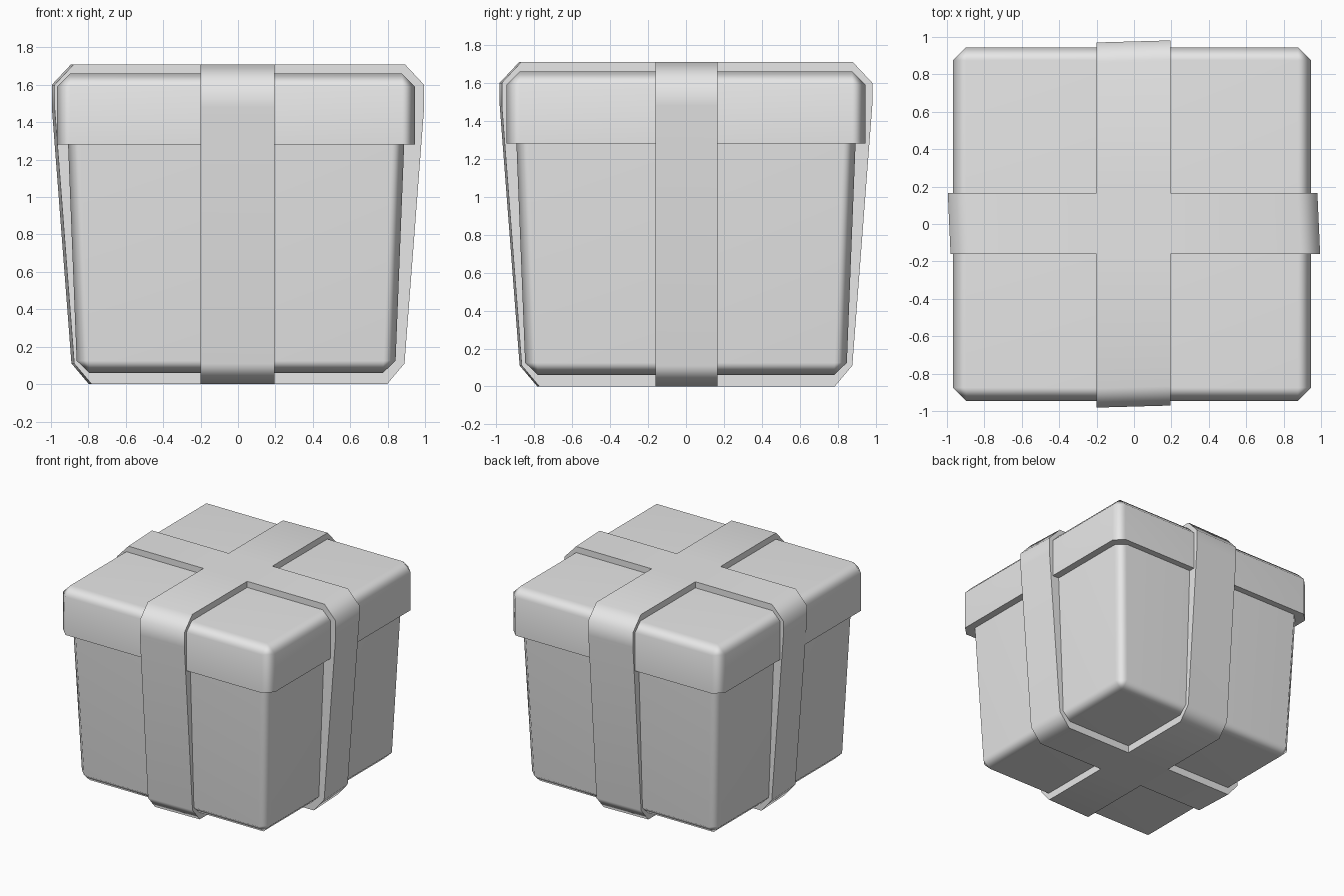
import bpy, bmesh, math

default = bpy.data.objects.get("Cube")
if default:
    bpy.data.objects.remove(default, do_unlink=True)

# One plain material
grey = bpy.data.materials.new("plain_grey")
grey.use_nodes = True
grey.diffuse_color = (0.8, 0.8, 0.8, 1)
grey.node_tree.nodes["Principled BSDF"].inputs["Base Color"].default_value = (0.8, 0.8, 0.8, 1)


def make_object(name, bm):
    bmesh.ops.recalc_face_normals(bm, faces=bm.faces[:])
    mesh = bpy.data.meshes.new(name)
    bm.to_mesh(mesh)
    bm.free()
    mesh.materials.append(grey)
    ob = bpy.data.objects.new(name, mesh)
    bpy.context.collection.objects.link(ob)
    return ob


def activate(ob):
    bpy.ops.object.select_all(action="DESELECT")
    ob.select_set(True)
    bpy.context.view_layer.objects.active = ob


def smooth(ob):
    activate(ob)
    bpy.ops.object.shade_smooth_by_angle(angle=math.radians(60))
    mod = ob.modifiers.new("flat_sides", "WEIGHTED_NORMAL")
    mod.keep_sharp = True


def chamfered_box(name, centre_x, bottom, top, z0, z1, bevel, sharp_z):
    """Tapered box; bottom and top are half sizes, the rim at sharp_z stays sharp."""
    bm = bmesh.new()
    bmesh.ops.create_cube(bm, size=2)
    for v in bm.verts:
        half, z = (top, z1) if v.co.z > 0 else (bottom, z0)
        v.co = (centre_x + v.co.x * half[0], v.co.y * half[1], z)
    edges = [e for e in bm.edges
             if not all(abs(v.co.z - sharp_z) < 0.001 for v in e.verts)]
    bmesh.ops.bevel(bm, geom=edges, offset=bevel, offset_type="OFFSET",
                    segments=1, profile=0.5, affect="EDGES", clamp_overlap=True)
    ob = make_object(name, bm)
    smooth(ob)
    return ob


def ribbon(name, half_profile, low, high, shear, turned):
    """Band round the box: mirrored outline extruded across its width."""
    outline = half_profile + [(-u, z) for u, z in reversed(half_profile)]
    bm = bmesh.new()
    rings = []
    for w in (low, high):
        pts = [(u + shear * w, w, z) for u, z in outline]
        if turned:
            pts = [(y, x, z) for x, y, z in pts]
        rings.append([bm.verts.new(p) for p in pts])
    a, b = rings
    bm.faces.new(a)
    bm.faces.new(b[::-1])
    for i in range(len(a)):
        j = (i + 1) % len(a)
        bm.faces.new((a[i], b[i], b[j], a[j]))
    return make_object(name, bm)


# Tapered box and overhanging lid
chamfered_box("box", -0.01, (0.85, 0.845), (0.90, 0.895), 0.06, 1.32, 0.065, 1.32)
chamfered_box("lid", -0.01, (0.957, 0.945), (0.957, 0.945), 1.28, 1.66, 0.07, 1.28)

# Two crossing ribbons, joined into one piece
side = [(0.79, 0), (0.883, 0.11), (0.988, 1.48), (0.988, 1.6), (0.885, 1.71)]
bands = ribbon("ribbon", side, -0.16, 0.165, -0.045, False)
front = [(u - 0.012, z) for u, z in side]
other = ribbon("front_ribbon", front, -0.2, 0.195, 0.028, True)
activate(bands)
union = bands.modifiers.new("join", "BOOLEAN")
union.operation = "UNION"
union.solver = "EXACT"
union.object = other
bpy.ops.object.modifier_apply(modifier=union.name)
bpy.data.objects.remove(other, do_unlink=True)
smooth(bands)
